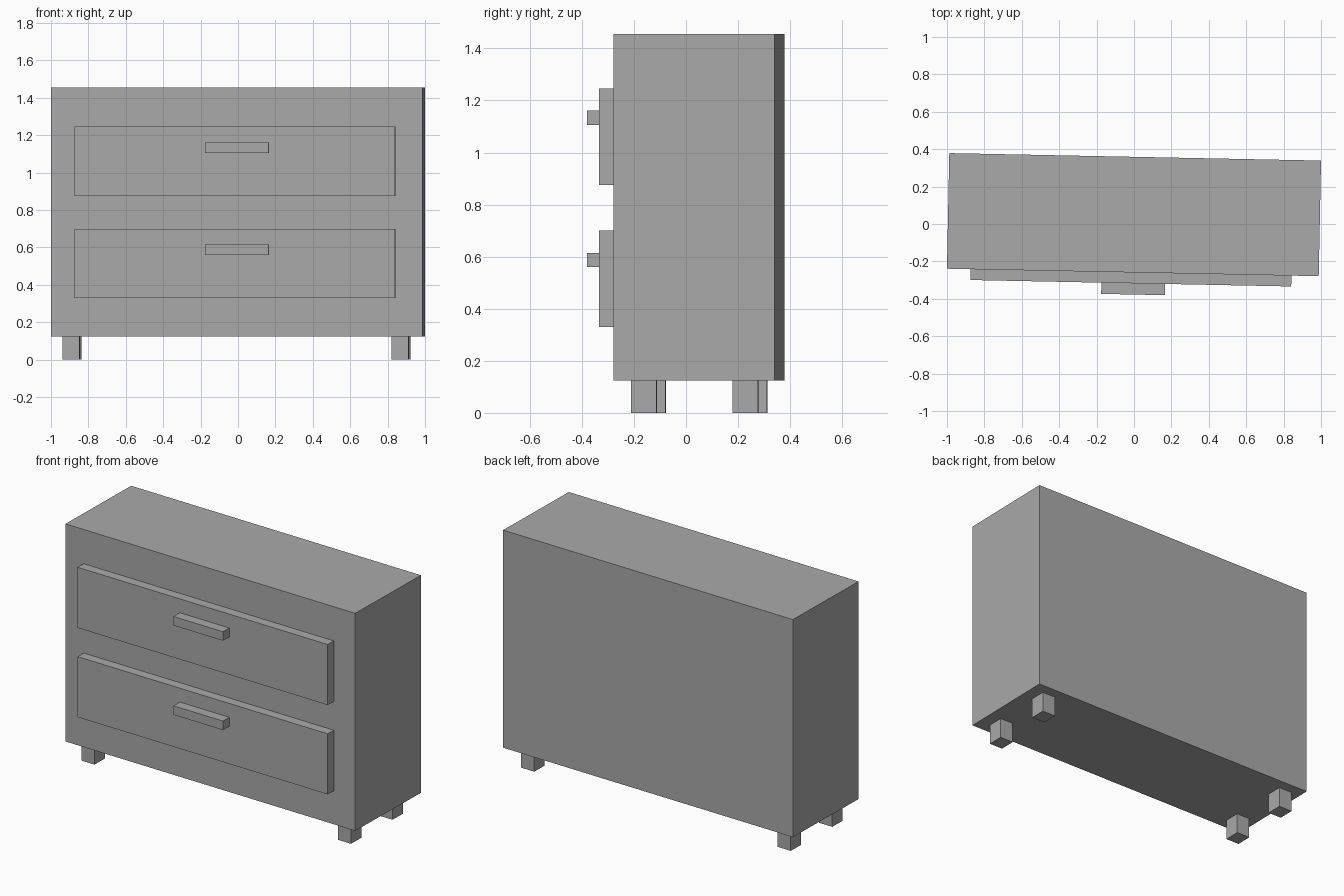
import bpy
import math
from mathutils import Matrix, Vector

if "Cube" in bpy.data.objects:
    bpy.data.objects.remove(bpy.data.objects["Cube"], do_unlink=True)

# One plain grey for the whole piece
grey = bpy.data.materials.new("grey")
grey.use_nodes = True
colour = (0.4, 0.4, 0.4, 1)
grey.diffuse_color = colour
grey.node_tree.nodes["Principled BSDF"].inputs["Base Color"].default_value = colour

# The whole dresser stands turned very slightly about the vertical axis
turn = Matrix.Translation((0, 0.05, 0)) @ Matrix.Rotation(math.radians(-1.15), 4, "Z")


def box(name, low, high):
    """Box between two corners, given in the dresser's own axes."""
    low, high = Vector(low), Vector(high)
    bpy.ops.mesh.primitive_cube_add(size=1)
    obj = bpy.context.object
    obj.name = name
    obj.data.transform(Matrix.Translation((low + high) / 2) @ Matrix.Diagonal((*(high - low), 1)))
    obj.matrix_world = turn
    obj.data.materials.append(grey)
    return obj


FRONT = -0.309
DRAWER = -0.367
HANDLE = -0.427

box("cabinet_body", (-0.994, FRONT, 0.125), (0.994, -FRONT, 1.455))

# Two drawers, each with a bar handle above its middle
for label, base in (("lower", 0.33), ("upper", 0.876)):
    box(label + "_drawer_front", (-0.868, FRONT, base), (0.848, DRAWER, base + 0.37))
    box(label + "_handle", (-0.167, DRAWER, base + 0.23), (0.173, HANDLE, base + 0.285))

# Four square feet
for side, x in (("right", -0.888), ("left", 0.872)):
    for end, y in (("front", -0.194), ("back", 0.196)):
        box(f"{end}_{side}_foot", (x - 0.045, y - 0.049, 0), (x + 0.045, y + 0.049, 0.125))
